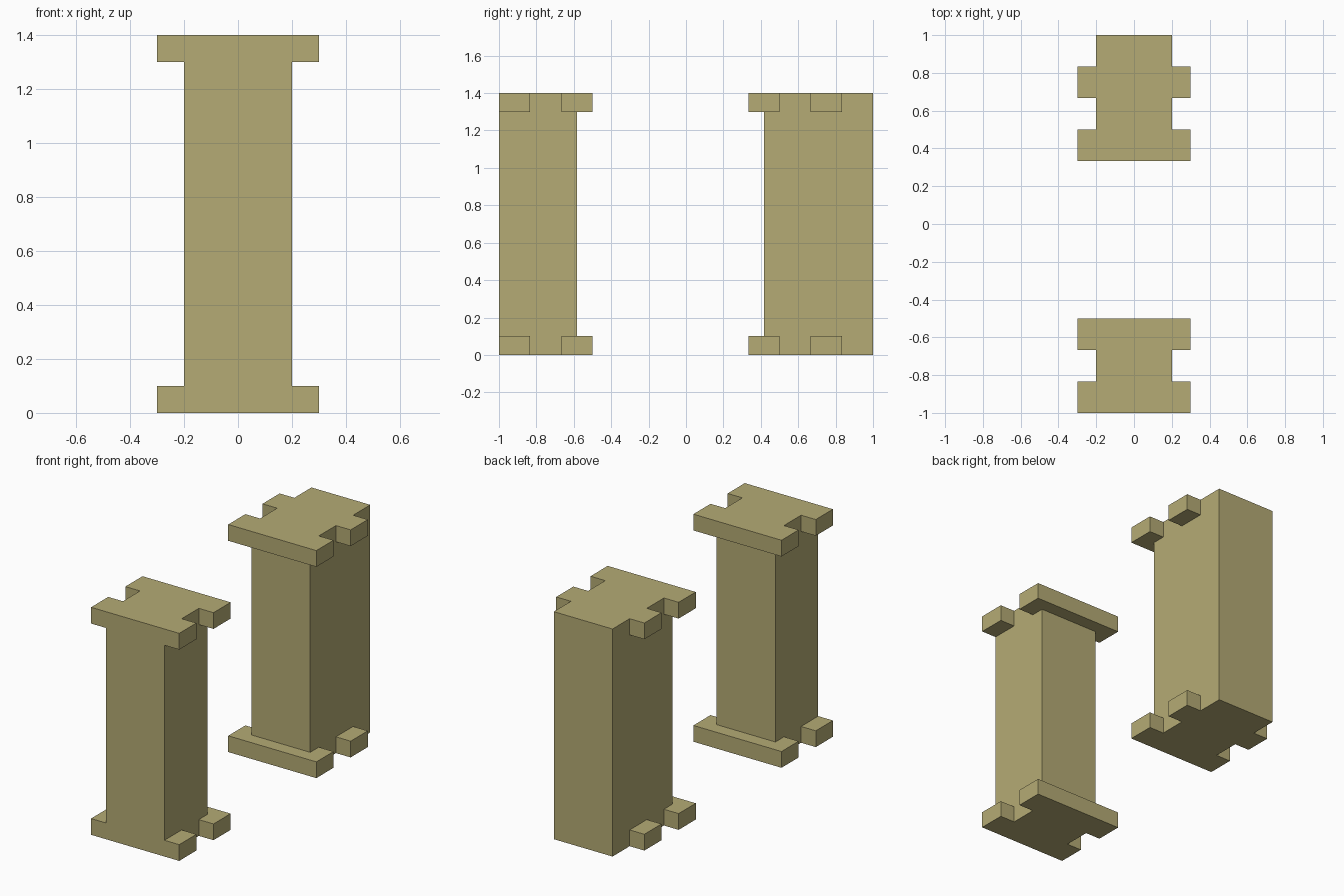
import bpy, bmesh, math

if "Cube" in bpy.data.objects:
    bpy.data.objects.remove(bpy.data.objects["Cube"])

stone = bpy.data.materials.new("sandy_stone")
stone.diffuse_color = (0.462, 0.407, 0.178, 1.0)
stone.use_nodes = True
stone.node_tree.nodes["Principled BSDF"].inputs["Base Color"].default_value = stone.diffuse_color

HEIGHT, SLAB = 1.4, 0.1      # total height, thickness of crenellated slabs
CORE, WIDE = 0.2, 0.3        # half widths of column and slabs
T = 1 / 6                    # width of one tooth


def pillar(name, column, ledge, teeth):
    """One closed solid: column, full-width ledge and side teeth (y ranges)."""
    xs = [-WIDE, -CORE, CORE, WIDE]
    ys = sorted({*column, *ledge, *(v for t in teeth for v in t)})
    zs = [0, SLAB, HEIGHT - SLAB, HEIGHT]
    axes = (xs, ys, zs)

    def solid(c):
        if any(i < 0 or i > len(a) - 2 for i, a in zip(c, axes)):
            return False
        x, y, z = ((a[i] + a[i + 1]) / 2 for i, a in zip(c, axes))
        inside = lambda r: r[0] < y < r[1]
        if abs(x) < CORE and inside(column):
            return True
        in_slab = z < SLAB or z > HEIGHT - SLAB
        return in_slab and (inside(ledge) or (abs(x) > CORE and any(map(inside, teeth))))

    bm = bmesh.new()
    verts = {}

    def vert(k):
        if k not in verts:
            verts[k] = bm.verts.new([a[i] for i, a in zip(k, axes)])
        return verts[k]

    # Keep only the faces between solid and empty cells
    for i in range(len(xs) - 1):
        for j in range(len(ys) - 1):
            for k in range(len(zs) - 1):
                c = (i, j, k)
                if not solid(c):
                    continue
                for ax in range(3):
                    for side in (0, 1):
                        n = list(c)
                        n[ax] += 1 if side else -1
                        if solid(n):
                            continue
                        u, v = (ax + 1) % 3, (ax + 2) % 3
                        loop = []
                        for du, dv in ((0, 0), (1, 0), (1, 1), (0, 1)):
                            p = list(c)
                            p[ax] += side
                            p[u] += du
                            p[v] += dv
                            loop.append(vert(tuple(p)))
                        bm.faces.new(loop if side else loop[::-1])

    # Merge coplanar cells into clean flat faces
    bmesh.ops.dissolve_limit(bm, angle_limit=math.radians(1),
                             verts=bm.verts[:], edges=bm.edges[:])
    mesh = bpy.data.meshes.new(name)
    bm.to_mesh(mesh)
    bm.free()
    mesh.materials.append(stone)
    bpy.context.collection.objects.link(bpy.data.objects.new(name, mesh))


# Front pillar: flush front, ledge facing the gap
pillar("front_pillar", (-1, -0.5 - T / 2), (-0.5 - T, -0.5), [(-1, -1 + T)])
# Back pillar: flush back, ledge facing the gap
pillar("back_pillar", (0.5 - T / 2, 1), (0.5 - T, 0.5), [(0.5 + T, 0.5 + 2 * T)])
